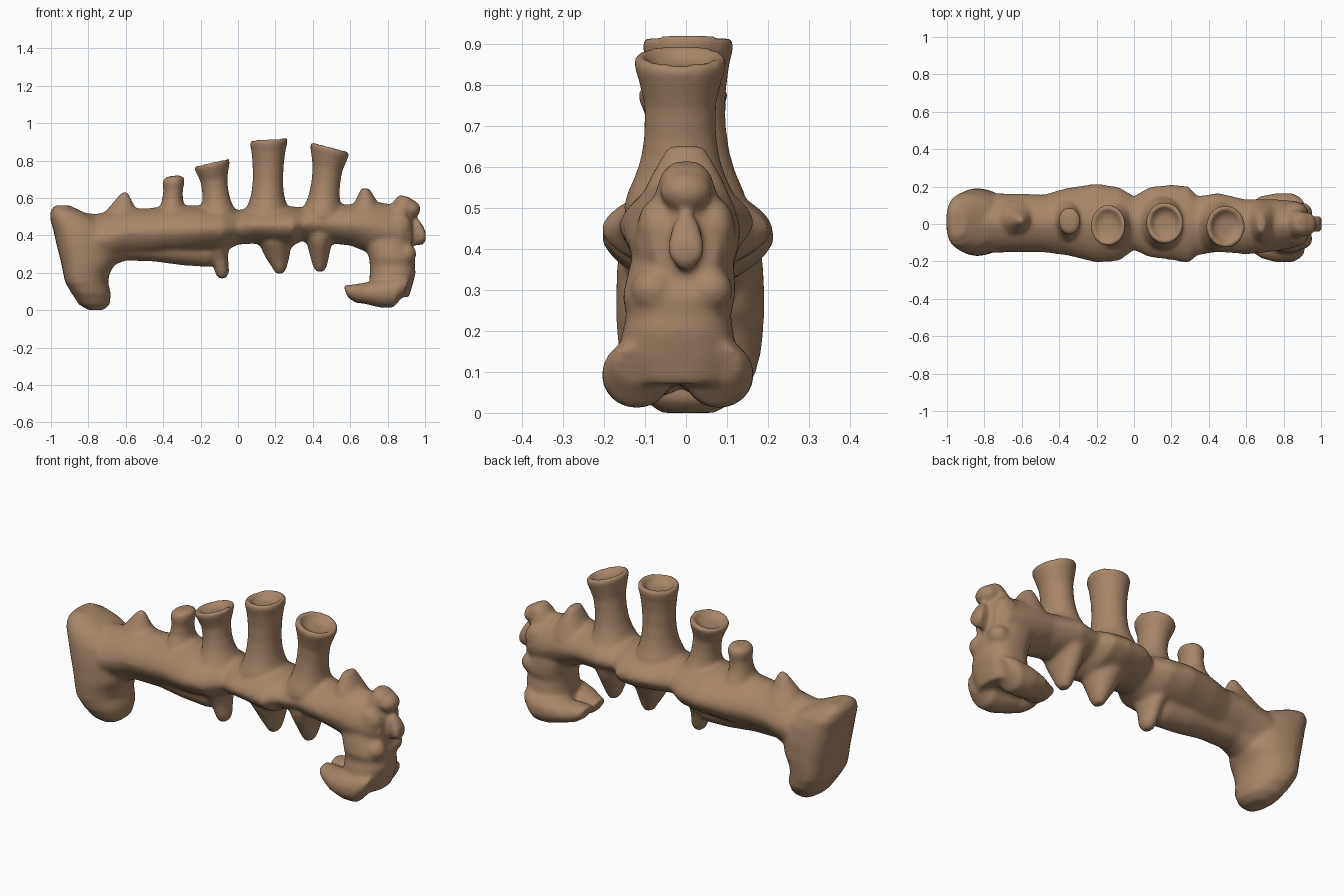
import bpy, bmesh, math
from mathutils import Vector

bm = bmesh.new()


def loft(sections, power=1.0, taper=0.0, n=28):
    """Skin closed rings: (x, z, y, in-plane radius, y radius, in-plane angle in degrees)."""
    rings = []
    for x, z, y, r, ry, deg in sections:
        a = math.radians(deg)
        ring = []
        for i in range(n):
            t = 2 * math.pi * i / n
            c, s = math.cos(t), math.sin(t)
            c = math.copysign(abs(c) ** power, c)
            s = math.copysign(abs(s) ** power, s) * (1 - taper * c)
            ring.append(bm.verts.new(Vector((x + r * c * math.cos(a), y + ry * s,
                                             z + r * c * math.sin(a)))))
        rings.append(ring)
    for a, b in zip(rings, rings[1:]):
        for i in range(n):
            j = (i + 1) % n
            bm.faces.new((a[i], a[j], b[j], b[i]))
    bm.faces.new(rings[0][::-1])
    bm.faces.new(rings[-1])


def upright(rows, power=1.0):
    """Loft along x from rows of (x, top, bottom, y min, y max)."""
    loft([(x, (t + b) / 2, (y0 + y1) / 2, (t - b) / 2, (y1 - y0) / 2, 90)
          for x, t, b, y0, y1 in rows], power)


def level(rows, power=1.0, taper=0.0):
    """Loft along z from rows of (z, x min, x max, y min, y max)."""
    loft([((x0 + x1) / 2, z, (y0 + y1) / 2, (x1 - x0) / 2, (y1 - y0) / 2, 0)
          for z, x0, x1, y0, y1 in rows], power, taper)


def blob(x, y, z, rx, ry, rz):
    level([(z + rz * math.sin(u), x - rx * math.cos(u), x + rx * math.cos(u),
            y - ry * math.cos(u), y + ry * math.cos(u))
           for u in (-1.4, -1.0, -0.5, 0, 0.5, 1.0, 1.4)])


def chimney(base, top, tilt, neck, rim, rim_y, y):
    """Flared tube with a dished mouth."""
    (bx, bz), (tx, tz) = base, top
    rows = []
    for f, rx, ry in ((-.14, neck * 1.3, neck * 1.3), (0, neck * 1.65, neck * 1.8),
                      (0.1, neck * 1.42, neck * 1.68),
                      (0.2, neck * 1.2, neck * 1.45), (0.32, neck * 1.06, neck * 1.26),
                      (0.48, neck, neck * 1.14), (0.68, neck * 1.04, neck * 1.14),
                      (0.85, rim * 0.90, rim_y * 0.90), (0.95, rim, rim_y),
                      (1.0, rim * 0.95, rim_y * 0.95), (1.0, rim * 0.78, rim_y * 0.78),
                      (0.94, rim * 0.66, rim_y * 0.66), (0.91, rim * 0.4, rim_y * 0.4)):
        rows.append((bx + (tx - bx) * f, bz + (tz - bz) * f, y, rx, ry, tilt * f))
    loft(rows)


# Main trunk with pointed flanks
upright([(-0.93, .53, .32, -.12, .13), (-0.76, .515, .22, -.155, .165),
         (-0.6, .545, .275, -.15, .162), (-0.48, .545, .285, -.152, .158),
         (-0.36, .56, .29, -.168, .193), (-0.2, .56, .3, -.207, .217),
         (-0.08, .555, .31, -.198, .198), (0.0, .535, .35, -.14, .15),
         (0.08, .55, .355, -.178, .198), (0.2, .56, .34, -.193, .212),
         (0.29, .555, .34, -.21, .203), (0.34, .55, .37, -.168, .15),
         (0.45, .57, .36, -.15, .167), (0.6, .565, .345, -.163, .132),
         (0.7, .585, .305, -.153, .133), (0.8, .57, .27, -.14, .13),
         (0.88, .555, .27, -.12, .12), (0.93, .5, .3, -.08, .08)], 1.2)

# Broad left end block with its foot, wider on the outer side
level([(0.0, -.80, -.72, -.06, .07), (.03, -.85, -.685, -.10, .12),
       (.09, -.89, -.68, -.14, .165), (.15, -.925, -.695, -.16, .18),
       (.20, -.935, -.685, -.165, .185), (.25, -.945, -.655, -.167, .187),
       (.35, -.97, -.64, -.165, .185), (.43, -.988, -.67, -.155, .175),
       (.49, -1.005, -.75, -.135, .16), (.53, -1.002, -.84, -.11, .13),
       (.56, -.98, -.90, -.065, .075)], 0.82, 0.16)

# Keel under the left half
upright([(-0.72, .42, .22, -.12, .13), (-0.6, .42, .265, -.09, .1),
         (-0.45, .42, .26, -.08, .09), (-0.3, .42, .24, -.09, .09),
         (-0.16, .42, .23, -.09, .08), (-0.07, .40, .26, -.05, .05)])

# Dished chimneys and the small capped stub
chimney((-.105, .5), (-.14, .79), 13, .070, .098, .112, -.008)
chimney((.155, .5), (.165, .915), 4, .081, .102, .113, .005)
chimney((.448, .5), (.492, .873), -15, .077, .108, .115, -.014)
loft([(-.35, .5, .015, .10, .12, 0), (-.35, .55, .015, .068, .095, 0),
      (-.35, .59, .015, .056, .074, 0),
      (-.347, .64, .015, .052, .068, 0), (-.345, .685, .015, .061, .076, 3),
      (-.343, .708, .015, .054, .067, 5), (-.343, .718, .015, .03, .04, 5)])

# Pegs below the trunk
for x, tx, tip, w in ((-.11, -.085, .17, .06), (.20, .222, .195, .085), (.435, .438, .205, .065)):
    loft([(x, .45, 0, w * 1.2, .10, 0), (x, .40, 0, w * 1.4, .13, 0), (x, .35, 0, w, .115, 0),
          ((x + tx) / 2, .28, 0, w * .75, .075, 0), (tx, tip + .03, 0, .038, .05, 0),
          (tx, tip, 0, .022, .03, 0)])

# Crest bumps along the top
loft([(-.62, .48, .02, .13, .11, 0), (-.62, .55, .02, .07, .06, 0),
      (-.61, .605, .02, .035, .03, 0), (-.605, .63, .02, .015, .02, 0)])
loft([(.69, .5, 0, .12, .12, 0), (.685, .58, 0, .06, .085, 0), (.68, .65, 0, .022, .045, 0)])

# Right end: upper knob, middle nub and side lobes
loft([(.84, .48, 0, .07, .09, 15), (.875, .55, 0, .07, .072, 5),
      (.892, .585, 0, .055, .06, -5), (.89, .61, 0, .03, .035, -15)])
blob(.925, 0, .54, .052, .065, .05)
upright([(.82, .5, .3, -.08, .08), (.93, .48, .345, -.035, .035),
         (.965, .49, .345, -.04, .04), (.99, .45, .35, -.045, .045),
         (1.004, .42, .37, -.035, .035)])
for side in (-1, 1):
    blob(.86, side * .07, .45, .07, .05, .075)
    blob(.90, side * .07 - .01, .30, .055, .055, .055)

# Curled lower hook
level([(.42, .66, .90, -.12, .11), (.33, .685, .93, -.145, .12),
       (.28, .70, .95, -.155, .12), (.24, .705, .945, -.145, .11),
       (.20, .705, .95, -.155, .115), (.14, .70, .935, -.165, .125),
       (.07, .69, .915, -.14, .11)], 0.85)
for side in (-1, 1):
    y = side * .1 - .02
    loft([(.90, .12, y, .05, .055, 70), (.85, .095, y, .087, .085, 75),
          (.76, .09, y, .077, .085, 90), (.68, .09, y * .85, .057, .082, 90),
          (.62, .088, y * .6, .05, .07, 100), (.575, .10, y * .5, .035, .055, 110)])

# Blend every part into one smooth skin
bmesh.ops.recalc_face_normals(bm, faces=bm.faces)
mesh = bpy.data.meshes.new("branched_body")
bm.to_mesh(mesh)
bm.free()
body = bpy.data.objects.new("branched_body", mesh)
bpy.context.collection.objects.link(body)

clay = bpy.data.materials.new("brown_clay")
clay.diffuse_color = (0.38, 0.235, 0.14, 1)
mesh.materials.append(clay)

remesh = body.modifiers.new("blend", 'REMESH')
remesh.mode = 'VOXEL'
remesh.voxel_size = 0.01
remesh.use_smooth_shade = True
smooth = body.modifiers.new("soften", 'SMOOTH')
smooth.factor = 0.5
smooth.iterations = 12
